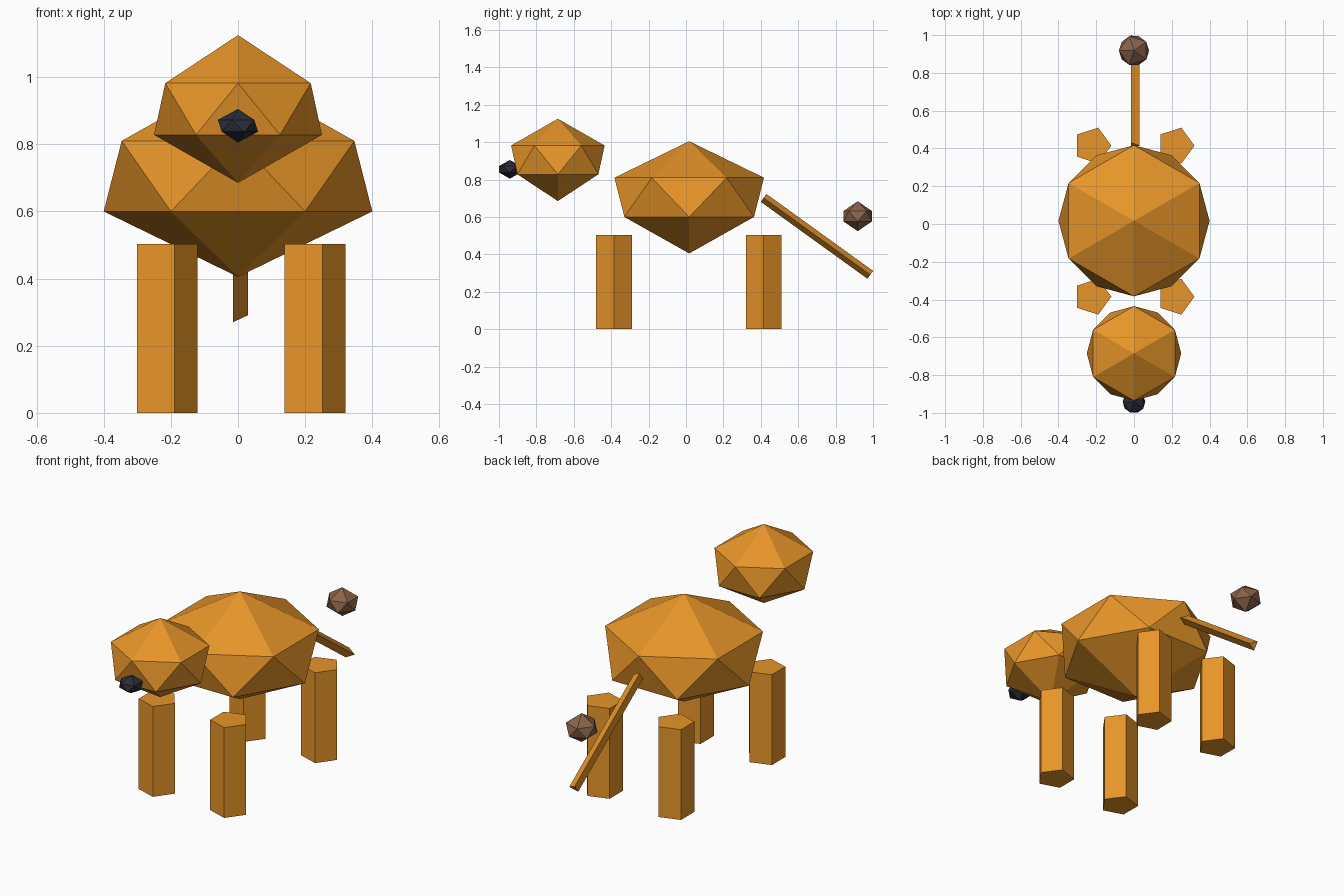
import bpy, bmesh, math
from mathutils import Vector

if "Cube" in bpy.data.objects:
    bpy.data.objects.remove(bpy.data.objects["Cube"])


def material(name, color):
    m = bpy.data.materials.new(name)
    m.diffuse_color = (*color, 1)
    m.use_nodes = True
    m.node_tree.nodes["Principled BSDF"].inputs["Base Color"].default_value = m.diffuse_color
    return m


FUR = material("orange fur", (0.80, 0.30, 0.022))
DARK = material("dark nose", (0.022, 0.026, 0.04))
BROWN = material("brown tuft", (0.25, 0.125, 0.07))


def finish(bm, name, mat, loc):
    bmesh.ops.recalc_face_normals(bm, faces=bm.faces)
    mesh = bpy.data.meshes.new(name)
    bm.to_mesh(mesh)
    bm.free()
    mesh.materials.append(mat)
    ob = bpy.data.objects.new(name, mesh)
    ob.location = loc
    bpy.context.collection.objects.link(ob)
    return ob


def gem(name, mat, loc, radius, half, sides):
    """Faceted ball: two staggered rings between a top and a bottom point."""
    bm = bmesh.new()
    step = math.tau / sides

    def ring(z, offset):
        return [bm.verts.new((radius * math.cos(i * step + offset),
                              radius * math.sin(i * step + offset), z))
                for i in range(sides)]

    low, high = ring(-0.35 * half, 0), ring(0.35 * half, step / 2)
    top, bottom = bm.verts.new((0, 0, half)), bm.verts.new((0, 0, -half))
    for i in range(sides):
        j = (i + 1) % sides
        bm.faces.new((top, high[i], high[j]))
        bm.faces.new((low[i], low[j], high[i]))
        bm.faces.new((high[i], low[j], high[j]))
        bm.faces.new((bottom, low[j], low[i]))
    return finish(bm, name, mat, loc)


def prism(name, mat, loc, radius, length, sides):
    """Upright prism with one corner pointing to +x."""
    bm = bmesh.new()
    rings = [[bm.verts.new((radius * math.cos(i * math.tau / sides),
                            radius * math.sin(i * math.tau / sides), z))
              for i in range(sides)] for z in (-length / 2, length / 2)]
    bm.faces.new(rings[0])
    bm.faces.new(rings[1])
    for i in range(sides):
        j = (i + 1) % sides
        bm.faces.new((rings[0][i], rings[0][j], rings[1][j], rings[1][i]))
    return finish(bm, name, mat, loc)


# Body, head and nose
gem("body", FUR, (0, 0.017, 0.705), 0.40, 0.30, 6)
gem("head", FUR, (0, -0.685, 0.905), 0.25, 0.22, 6)
gem("nose", DARK, (0, -0.942, 0.855), 0.06, 0.05, 5)

# Four pentagonal legs
for end, y in (("front", -0.385), ("back", 0.415)):
    for side, x in (("right", -0.22), ("left", 0.22)):
        prism(f"{end}_{side}_leg", FUR, (x, y, 0.2515), 0.10, 0.503, 5)

# Three-sided tail sloping down to the back, and its tuft
start, end = Vector((0, 0.415, 0.702)), Vector((0, 0.985, 0.291))
d = end - start
tail = prism("tail", FUR, (start + end) / 2, 0.03, d.length, 3)
tail.rotation_euler = (math.atan2(-d.y, d.z), 0, 0)
gem("tail_tuft", BROWN, (0, 0.918, 0.604), 0.08, 0.08, 5)
